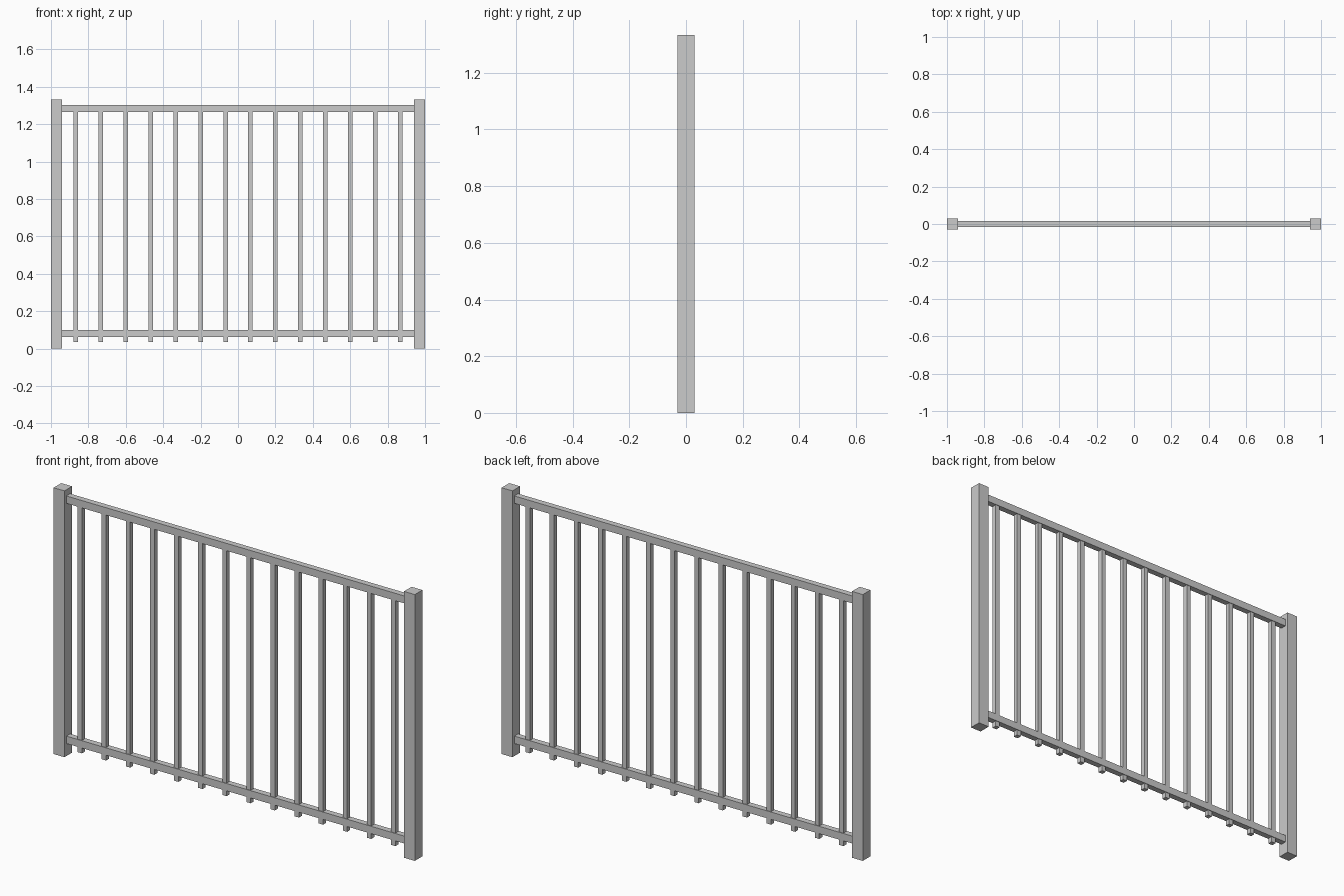
import bpy

if "Cube" in bpy.data.objects:
    bpy.data.objects.remove(bpy.data.objects["Cube"])


def box(name, x, z0, z1, width, depth):
    """Box centred on y = 0, spanning z0 to z1."""
    bpy.ops.mesh.primitive_cube_add(size=1, location=(x, 0, (z0 + z1) / 2))
    ob = bpy.context.object
    ob.name = name
    ob.scale = (width, depth, z1 - z0)
    bpy.ops.object.transform_apply(location=False, rotation=False, scale=True)
    return ob


# End posts
for side, label in ((-1, "left"), (1, "right")):
    box(f"{label}_post", side * 0.97, 0, 1.333, 0.06, 0.06)

# Horizontal rails, running through the posts to their outer faces
box("bottom_rail", 0, 0.063, 0.1, 2.0, 0.03)
box("top_rail", 0, 1.265, 1.302, 2.0, 0.03)

# Evenly spaced upright bars, poking out below the bottom rail
COUNT, SPACING = 14, 0.1335
for i in range(COUNT):
    x = (i - (COUNT - 1) / 2) * SPACING
    box(f"bar_{i + 1:02d}", x, 0.035, 1.285, 0.024, 0.024)
